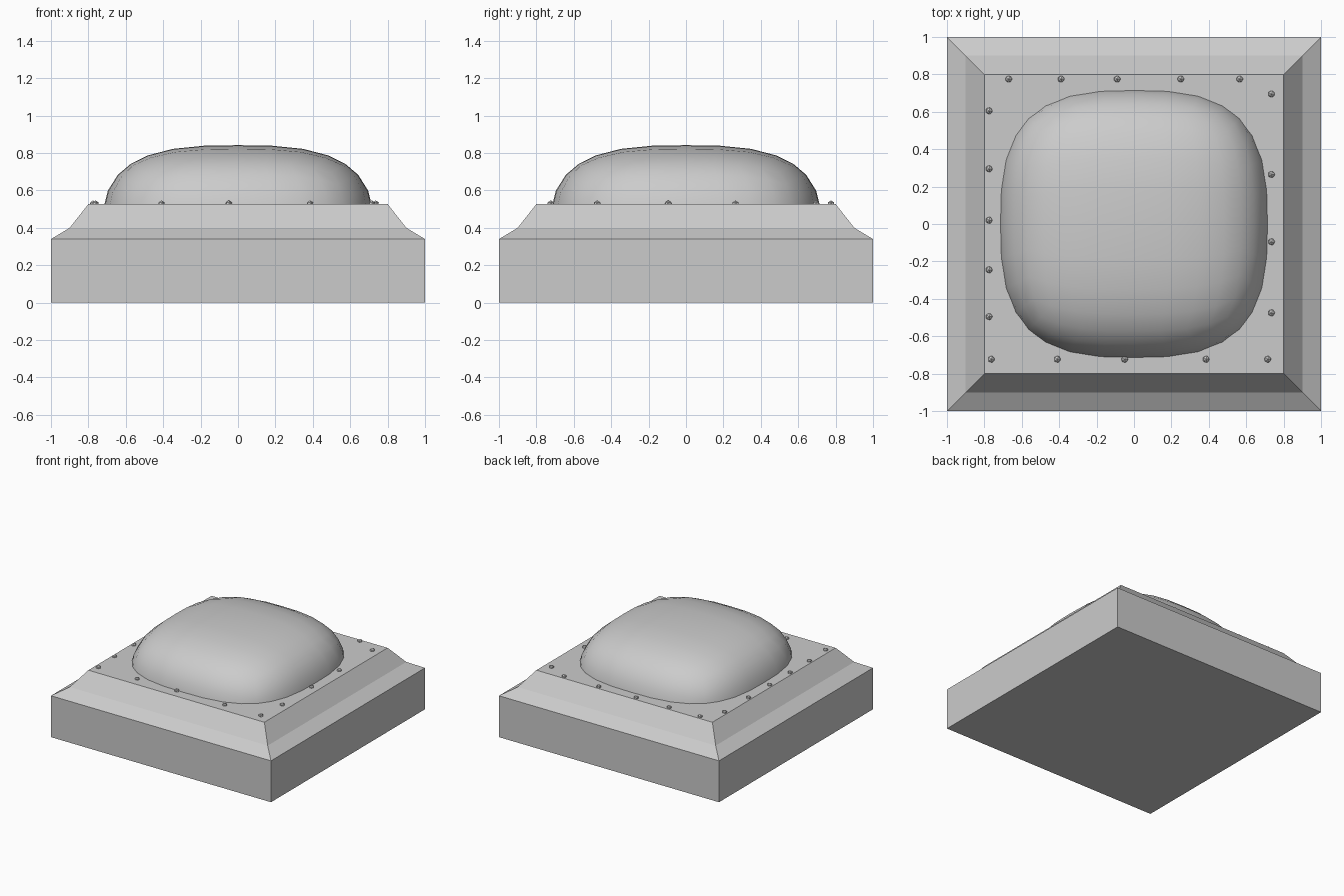
import bpy, bmesh
from mathutils import Vector

if "Cube" in bpy.data.objects:
    bpy.data.objects.remove(bpy.data.objects["Cube"])

def add_object(name, bm):
    bmesh.ops.recalc_face_normals(bm, faces=bm.faces)
    me = bpy.data.meshes.new(name)
    bm.to_mesh(me)
    bm.free()
    ob = bpy.data.objects.new(name, me)
    bpy.context.collection.objects.link(ob)
    return ob

# Square base with a two-step sloped rim: (half width, height)
bm = bmesh.new()
rings = []
for h, z in [(1, 0), (1, 0.34), (0.9, 0.40), (0.8, 0.527)]:
    rings.append([bm.verts.new((sx * h, sy * h, z))
                  for sx, sy in ((-1, -1), (1, -1), (1, 1), (-1, 1))])
for a, b in zip(rings, rings[1:]):
    for i in range(4):
        j = (i + 1) % 4
        bm.faces.new((a[i], a[j], b[j], b[i]))
bm.faces.new(rings[0][::-1])
bm.faces.new(rings[-1])
add_object("base", bm)

# Rounded cushion-like dome: gridded cube pushed onto a superellipsoid
P, HALF, RISE, MID = 2.9, 0.727, 0.467, 0.375
bm = bmesh.new()
bmesh.ops.create_cube(bm, size=2)
bmesh.ops.subdivide_edges(bm, edges=bm.edges[:], cuts=7, use_grid_fill=True)
bmesh.ops.delete(bm, geom=[v for v in bm.verts if v.co.z < -0.01], context='VERTS')
for v in bm.verts:
    n = sum(abs(c) ** P for c in v.co) ** (1 / P)
    v.co = Vector((v.co.x * HALF, v.co.y * HALF, v.co.z * RISE)) / n
    v.co.z += MID
for f in bm.faces:
    f.smooth = True
add_object("dome", bm)

# Small rivets around the dome, one row per side
spots = [(x, 0.775) for x in (-0.67, -0.39, -0.09, 0.25, 0.565)]
spots += [(x, -0.723) for x in (-0.763, -0.41, -0.05, 0.385, 0.715)]
spots += [(0.735, y) for y in (0.695, 0.265, -0.095, -0.475)]
spots += [(-0.775, y) for y in (0.605, 0.295, 0.02, -0.245, -0.495)]
bm = bmesh.new()
for x, y in spots:
    new = bmesh.ops.create_icosphere(bm, subdivisions=1, radius=0.02)["verts"]
    bmesh.ops.translate(bm, verts=new, vec=(x, y, 0.527))
add_object("rivets", bm)
